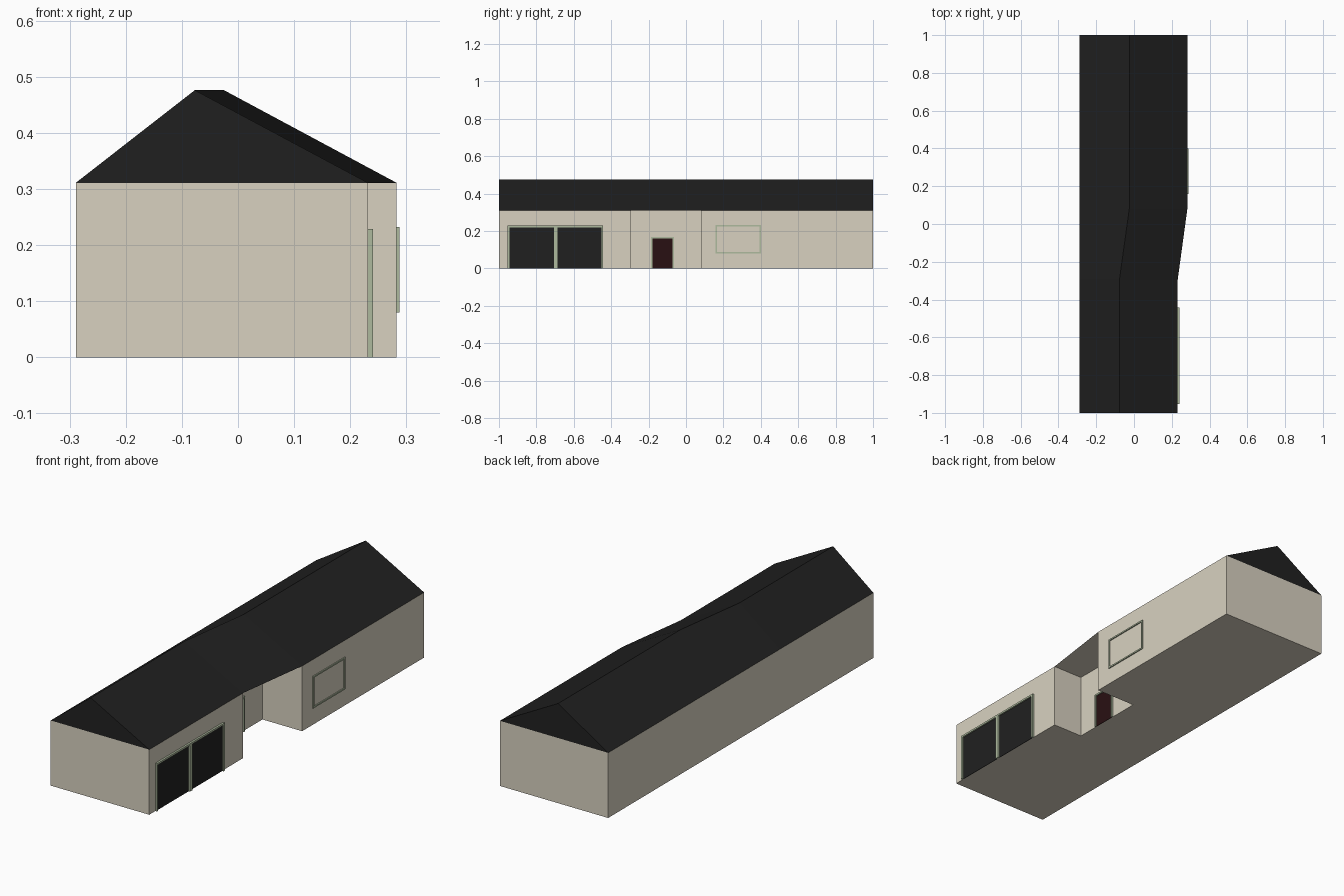
import bpy

if "Cube" in bpy.data.objects:
    bpy.data.objects.remove(bpy.data.objects["Cube"])

# Main dimensions
LEFT, FRONT_X, BACK_X, RECESS_X = -0.289, 0.2315, 0.2825, 0.073
Y0, Y1 = -0.294, 0.08          # ends of the porch recess
WALL_H, RIDGE_H = 0.311, 0.476


def material(name, rgb):
    m = bpy.data.materials.new(name)
    m.diffuse_color = (*rgb, 1)
    m.use_nodes = True
    m.node_tree.nodes["Principled BSDF"].inputs["Base Color"].default_value = m.diffuse_color
    return m


BEIGE = material("beige_wall", (0.69, 0.64, 0.53))
BLACK = material("black", (0.0144, 0.0144, 0.0144))
GREEN = material("pale_green_trim", (0.42, 0.49, 0.34))
RED = material("dark_red", (0.022, 0.005, 0.006))


def mesh(name, verts, faces, mat):
    me = bpy.data.meshes.new(name)
    me.from_pydata(verts, [], faces)
    me.materials.append(mat)
    ob = bpy.data.objects.new(name, me)
    bpy.context.collection.objects.link(ob)
    return ob


def boxes(name, spans, mat):
    """One object from several (x0, x1, y0, y1, z0, z1) boxes."""
    verts, faces = [], []
    for x0, x1, y0, y1, z0, z1 in spans:
        b = len(verts)
        verts += [(x, y, z) for x in (x0, x1) for y in (y0, y1) for z in (z0, z1)]
        faces += [[b + i for i in f] for f in (
            (0, 1, 3, 2), (4, 6, 7, 5), (0, 4, 5, 1),
            (2, 3, 7, 6), (0, 2, 6, 4), (1, 5, 7, 3))]
    return mesh(name, verts, faces, mat)


def frame(name, x, depth, y0, y1, z0, z1, w, sill=False, mullion=None):
    """Trim standing proud of a wall that faces +x."""
    low = z0 + w if sill else z0
    s = [(x, x + depth, y0, y0 + w, low, z1 - w),
         (x, x + depth, y1 - w, y1, low, z1 - w),
         (x, x + depth, y0, y1, z1 - w, z1)]
    if sill:
        s.append((x, x + depth, y0, y1, z0, low))
    if mullion:
        s.append((x, x + depth, mullion[0], mullion[1], low, z1 - w))
    return boxes(name, s, GREEN)


# Walls and floor: footprint with the porch recess, extruded up
plan = [(LEFT, -1), (FRONT_X, -1), (FRONT_X, Y0), (RECESS_X, Y0),
        (RECESS_X, Y1), (BACK_X, Y1), (BACK_X, 1), (LEFT, 1)]
n = len(plan)
mesh("walls", [(x, y, z) for z in (0, WALL_H) for x, y in plan],
     [list(range(n))[::-1]] +
     [[i, (i + 1) % n, (i + 1) % n + n, i + n] for i in range(n)], BEIGE)

# Porch ceiling under the roof
mesh("porch_ceiling", [(x, y, WALL_H) for x, y in (
    (RECESS_X, Y0), (RECESS_X, Y1), (BACK_X, Y1), (FRONT_X, Y0))],
    [(0, 1, 2, 3)], BEIGE)

# Roof: triangular section swept along y, stepping sideways over the porch
sections = [(-1, -0.077, FRONT_X), (Y0, -0.077, FRONT_X),
            (Y1, -0.025, BACK_X), (1, -0.025, BACK_X)]
verts, faces = [], [(0, 2, 1), (9, 10, 11)]
for y, ridge, right in sections:
    verts += [(LEFT, y, WALL_H), (ridge, y, RIDGE_H), (right, y, WALL_H)]
for i in range(0, 9, 3):
    faces += [(i, i + 1, i + 4, i + 3), (i + 1, i + 2, i + 5, i + 4)]
mesh("roof", verts, faces, BLACK)

# Garage doors
frame("garage_frame", FRONT_X, 0.009, -0.954, -0.443, 0, 0.229, 0.009,
      mullion=(-0.706, -0.688))
boxes("garage_doors", [(FRONT_X, FRONT_X + 0.002, a, b, 0, 0.22)
                       for a, b in ((-0.945, -0.706), (-0.688, -0.452))], BLACK)

# Front door inside the porch
frame("door_frame", RECESS_X, 0.008, -0.187, -0.064, 0, 0.168, 0.008)
boxes("front_door", [(RECESS_X, RECESS_X + 0.002, -0.179, -0.072, 0, 0.16)], RED)

# Window trim
frame("window_frame", BACK_X, 0.005, 0.158, 0.401, 0.08, 0.232, 0.007, sill=True)
